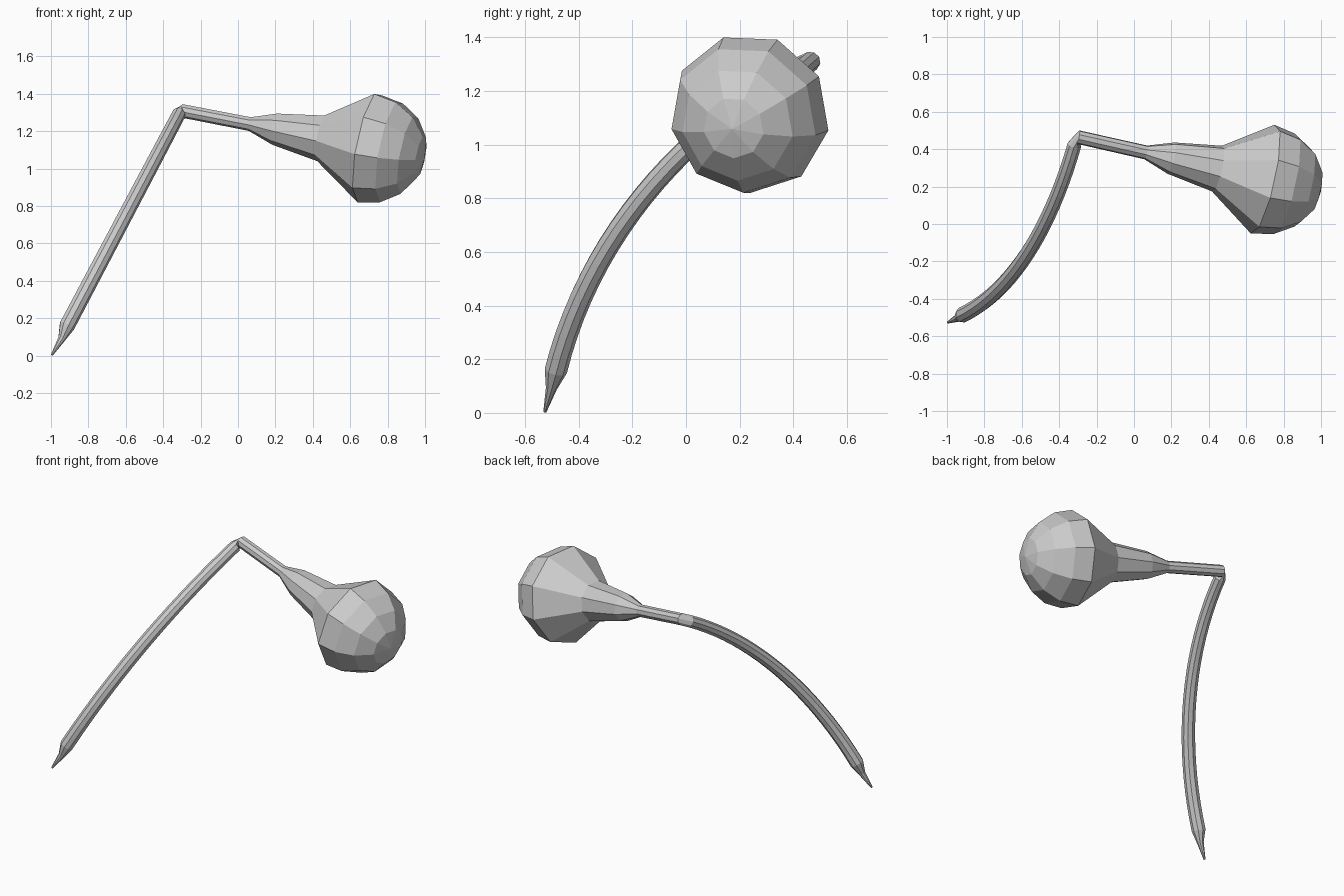
import bpy, bmesh
from math import sin, cos, pi, radians, atan2
from mathutils import Vector

if "Cube" in bpy.data.objects:
    bpy.data.objects.remove(bpy.data.objects["Cube"])

SIDES = 9


def loft(name, rings):
    """Skin a list of vertex rings and cap both ends."""
    bm = bmesh.new()
    loops = [[bm.verts.new(p) for p in ring] for ring in rings]
    for a, b in zip(loops, loops[1:]):
        for i in range(SIDES):
            j = (i + 1) % SIDES
            bm.faces.new((a[i], a[j], b[j], b[i]))
    bm.faces.new(loops[0][::-1])
    bm.faces.new(loops[-1])
    bmesh.ops.remove_doubles(bm, verts=bm.verts, dist=1e-4)
    bmesh.ops.recalc_face_normals(bm, faces=bm.faces)
    mesh = bpy.data.meshes.new(name)
    bm.to_mesh(mesh)
    bm.free()
    ob = bpy.data.objects.new(name, mesh)
    bpy.context.collection.objects.link(ob)
    return ob


def ring(center, u, v, r):
    return [center + r * (cos(a) * u + sin(a) * v)
            for a in (radians(30) + 2 * pi * k / SIDES for k in range(SIDES))]


# Straight axis of the bulb, starting at the elbow
elbow = Vector((-0.30, 0.465, 1.31))
axis = Vector((0.958, -0.216, -0.186)).normalized()
u = Vector((0, 1, 0))
u = (u - axis * u.dot(axis)).normalized()
v = axis.cross(u)

# Bulb: thin neck, flare, then a rounded end
profile = [(0, 0.037), (0.38, 0.038), (0.522, 0.087), (0.78, 0.127)]
profile += [(1.04 + 0.315 * sin(t), 0.302 * cos(t))
            for t in (radians(22.5 * k) for k in range(4))]
profile.append((1.355, 0.0005))
bulb_rings = [ring(elbow + axis * s, u, v, r) for s, r in profile]
loft("bulb", bulb_rings)

# Stem: circular arc from the nib shoulder to the elbow
start, end = Vector((-0.915, -0.485, 0.16)), Vector((-0.318, 0.425, 1.29))
chord = (end - start).normalized()
sag_dir = (chord * chord.y - Vector((0, 1, 0))).normalized()
half, sag = (end - start).length / 2, 0.16
theta = 2 * atan2(sag, half)
radius = half / sin(theta)
mid = (start + end) / 2 - sag_dir * (radius - sag)

stem_rings = []
n = 20
tangent = axis
for k in range(n + 1):                       # from the elbow down to the nib
    a = theta * (1 - 2 * k / n)
    p = mid + radius * (sin(a) * chord + cos(a) * sag_dir)
    t = cos(a) * chord - sin(a) * sag_dir
    q = tangent.rotation_difference(t)       # carry the frame along the path
    u, v, tangent = q @ u, q @ v, t
    stem_rings.append(ring(p, u, v, 0.038 + 0.005 * k / n))
loft("stem", [bulb_rings[0]] + stem_rings)

# Nib: shoulder narrowing to a fine point
loft("nib", [stem_rings[-1],
             ring(Vector((-0.942, -0.502, 0.092)), u, v, 0.021),
             ring(Vector((-0.995, -0.526, 0.004)), u, v, 0.006)])
